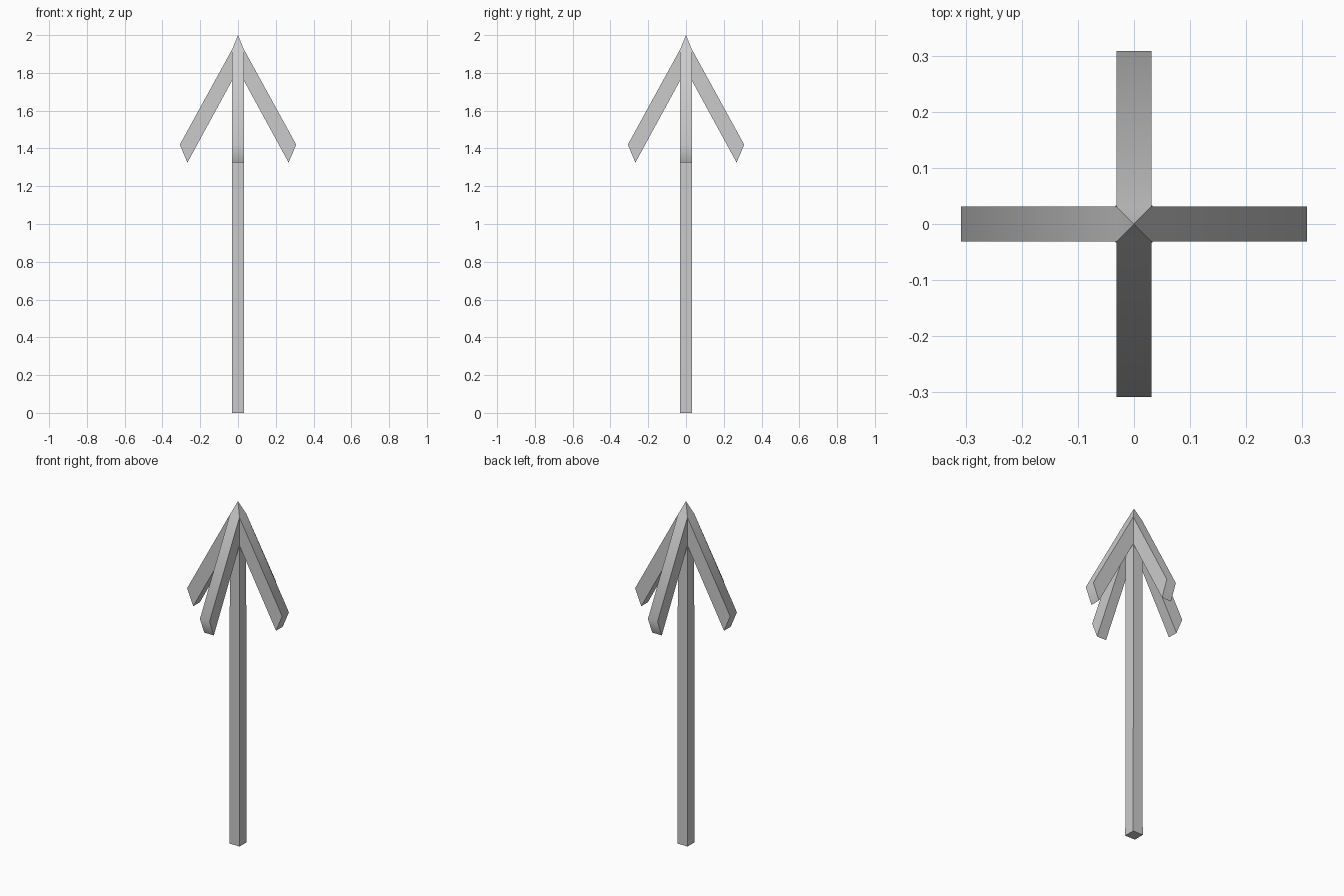
import bpy
import bmesh
from math import pi, radians
from mathutils import Matrix, Vector

if "Cube" in bpy.data.objects:
    bpy.data.objects.remove(bpy.data.objects["Cube"], do_unlink=True)

HALF = 0.031          # half thickness of the bars
SHOULDER = 1.925      # where the pointed tip starts
ARMPIT = 1.76         # where the arms leave the shaft

grey = bpy.data.materials.new("light_grey")
grey.use_nodes = True
COLOUR = (0.6, 0.6, 0.6, 1)
grey.diffuse_color = COLOUR
grey.node_tree.nodes["Principled BSDF"].inputs["Base Color"].default_value = COLOUR


def finish(bm, name, angle):
    bmesh.ops.remove_doubles(bm, verts=bm.verts, dist=0.0005)
    bmesh.ops.recalc_face_normals(bm, faces=bm.faces)
    mesh = bpy.data.meshes.new(name)
    bm.to_mesh(mesh)
    bm.free()
    mesh.materials.append(grey)
    obj = bpy.data.objects.new(name, mesh)
    bpy.context.collection.objects.link(obj)
    bpy.ops.object.select_all(action="DESELECT")
    obj.select_set(True)
    bpy.context.view_layer.objects.active = obj
    bpy.ops.object.shade_smooth_by_angle(angle=radians(angle))
    return obj


# Square shaft, narrowing very slightly towards the head
bm = bmesh.new()
bmesh.ops.create_cube(bm, size=1)
for v in bm.verts:
    half = 0.033 if v.co.z < 0 else HALF
    v.co = Vector((half if v.co.x > 0 else -half,
                   half if v.co.y > 0 else -half,
                   0 if v.co.z < 0 else ARMPIT))
finish(bm, "shaft", 30)

# Head: four slanted arms around a pyramid tip, side profile in x and z
profile = [(HALF, SHOULDER), (0.308, 1.42), (0.268, 1.325), (HALF, ARMPIT)]
bm = bmesh.new()
for quarter in range(4):
    turn = Matrix.Rotation(quarter * pi / 2, 4, "Z")
    near, far = [[bm.verts.new(turn @ Vector((x, y, z))) for x, z in profile]
                 for y in (-HALF, HALF)]
    bm.faces.new(near)
    bm.faces.new(reversed(far))
    for i in range(3):
        bm.faces.new((near[i], far[i], far[i + 1], near[i + 1]))
    apex = bm.verts.new((0, 0, 2))
    bm.faces.new((near[0], far[0], apex))
finish(bm, "arrow_head", 80)
